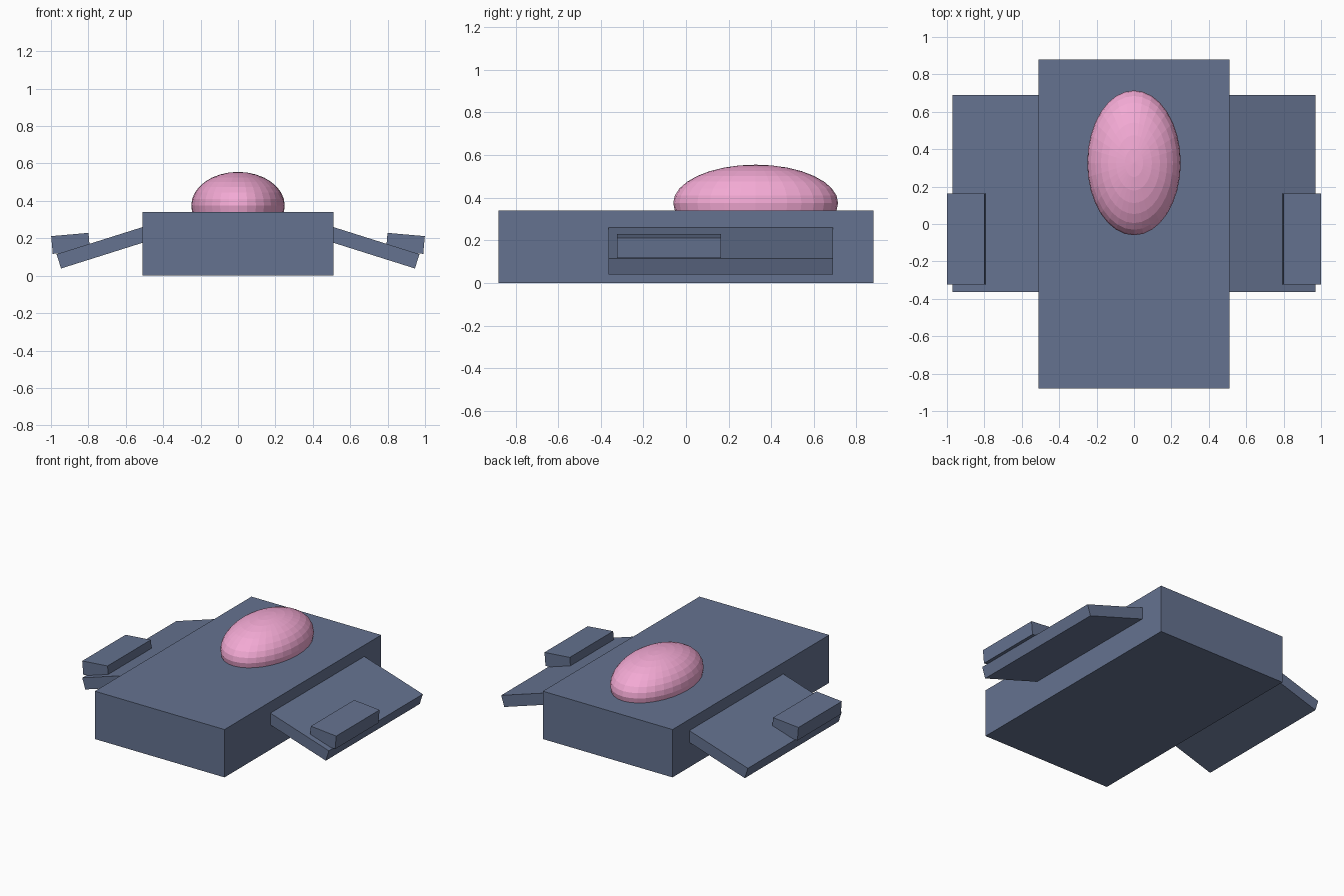
import bpy
from math import radians, sin, cos

if "Cube" in bpy.data.objects:
    bpy.data.objects.remove(bpy.data.objects["Cube"])


def material(name, rgb):
    m = bpy.data.materials.new(name)
    m.diffuse_color = (*rgb, 1)
    m.use_nodes = True
    m.node_tree.nodes["Principled BSDF"].inputs["Base Color"].default_value = m.diffuse_color
    return m


slate = material("slate", (0.13, 0.17, 0.28))
pink = material("pink", (0.9, 0.4, 0.66))


def box(name, size, centre, tilt=0):
    bpy.ops.mesh.primitive_cube_add(size=1, location=centre, rotation=(0, tilt, 0))
    o = bpy.context.object
    o.name = name
    o.scale = size
    o.data.materials.append(slate)
    return o


# Main slab
box("body", (1.02, 1.76, 0.34), (0, 0, 0.17))

# Drooping wings, rooted just inside the body, with a pod on each tip
droop = radians(17.5)
span, thick = 0.52, 0.08
for side, label in ((1, "right"), (-1, "left")):
    tip_x, tip_z = 0.97, 0.115          # upper outer corner
    cx = tip_x - cos(droop) * span / 2 - sin(droop) * thick / 2
    cz = tip_z + sin(droop) * span / 2 - cos(droop) * thick / 2
    box(label + "_wing", (span, 1.055, thick), (side * cx, 0.163, cz), side * droop)
    box(label + "_pod", (0.2, 0.487, 0.095), (side * 0.895, -0.08, 0.173), side * radians(5))

# Faceted canopy dome
bpy.ops.mesh.primitive_uv_sphere_add(segments=32, ring_count=16, radius=1,
                                     location=(0, 0.327, 0.375))
dome = bpy.context.object
dome.name = "canopy"
dome.scale = (0.25, 0.387, 0.18)
dome.data.materials.append(pink)
